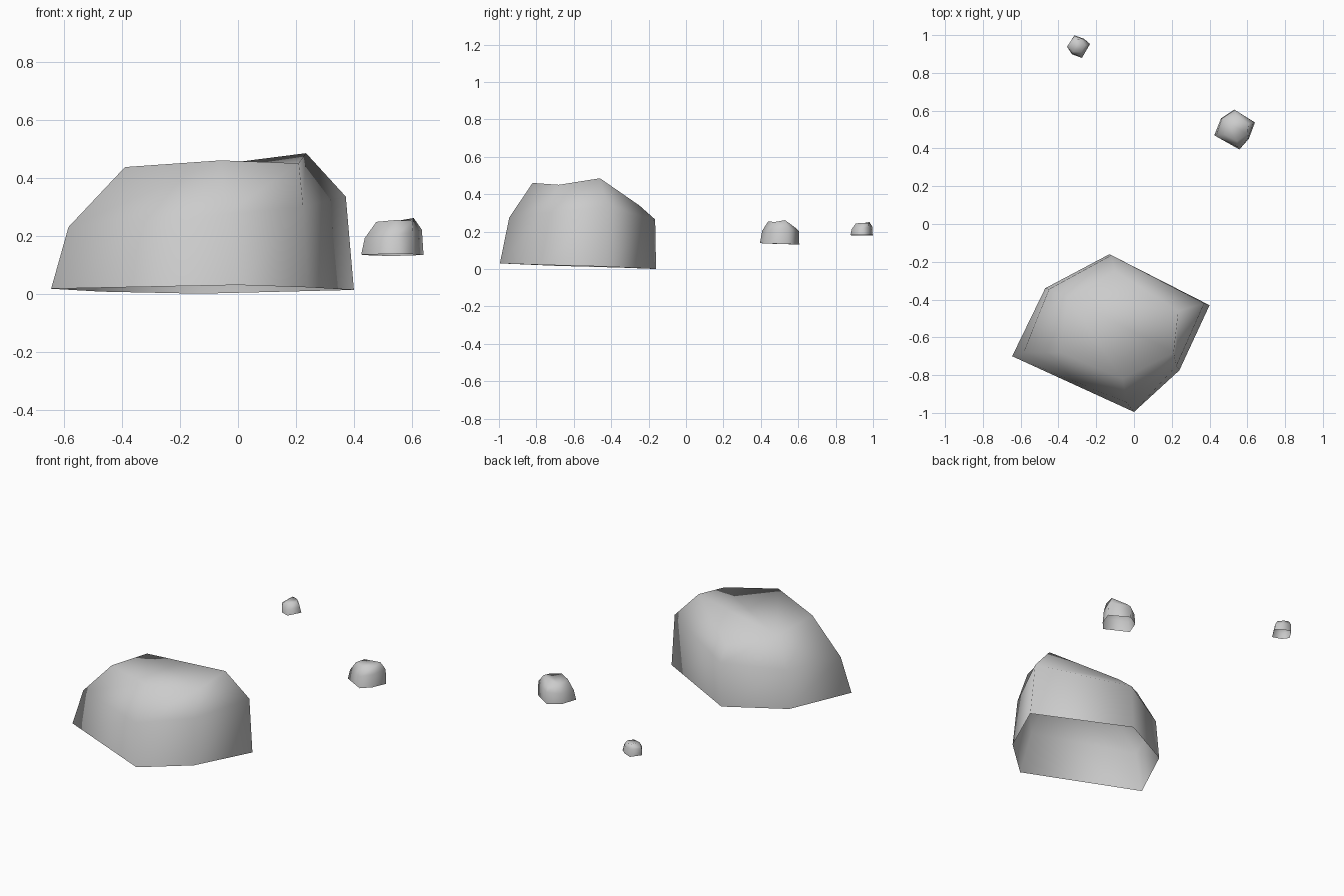
import bpy
import bmesh
from math import radians

if "Cube" in bpy.data.objects:
    bpy.data.objects.remove(bpy.data.objects["Cube"])

# Rock outline at three heights, six corners each, clockwise from the left
BASE = [(-.645, -.70, .017), (-.47, -.34, .007), (-.13, -.16, .0),
        (.40, -.43, .013), (.24, -.775, .022), (.0, -.995, .03)]
SHOULDER = [(-.585, -.68, .23), (-.45, -.345, .24), (-.12, -.165, .265),
            (.372, -.42, .335), (.225, -.75, .30), (-.04, -.945, .275)]
CROWN = [(-.39, -.68, .437), (-.35, -.39, .41), (-.10, -.25, .34),
         (.235, -.46, .485), (.21, -.68, .45), (-.06, -.82, .46)]


def rock_mesh():
    bm = bmesh.new()
    rings = [[bm.verts.new(p) for p in ring] for ring in (BASE, SHOULDER, CROWN)]
    # Side walls, open underneath
    for low, high in zip(rings, rings[1:]):
        for i in range(6):
            j = (i + 1) % 6
            bm.faces.new((low[j], low[i], high[i], high[j]))
    # Uneven top
    left, back_left, back, right, front_right, front = rings[2]
    bm.faces.new((back_left, right, back))
    bm.faces.new((back_left, front_right, right))
    bm.faces.new((front, front_right, back_left, left))
    for f in bm.faces:
        f.smooth = True
    mesh = bpy.data.meshes.new("rock")
    bm.to_mesh(mesh)
    bm.free()
    return mesh


def add_rock(name, mesh, location=(0, 0, 0), scale=(1, 1, 1), turn=0):
    ob = bpy.data.objects.new(name, mesh)
    ob.location = location
    ob.scale = scale
    ob.rotation_euler.z = radians(turn)
    bpy.context.collection.objects.link(ob)


# One boulder and two smaller stones of the same shape
rock = rock_mesh()
add_rock("large_rock", rock)
add_rock("medium_rock", rock, (.558, .646, .13), (.206, .2525, .27))
add_rock("small_rock", rock, (-.378, .953, .178), (.115, .146, .15), 90)
